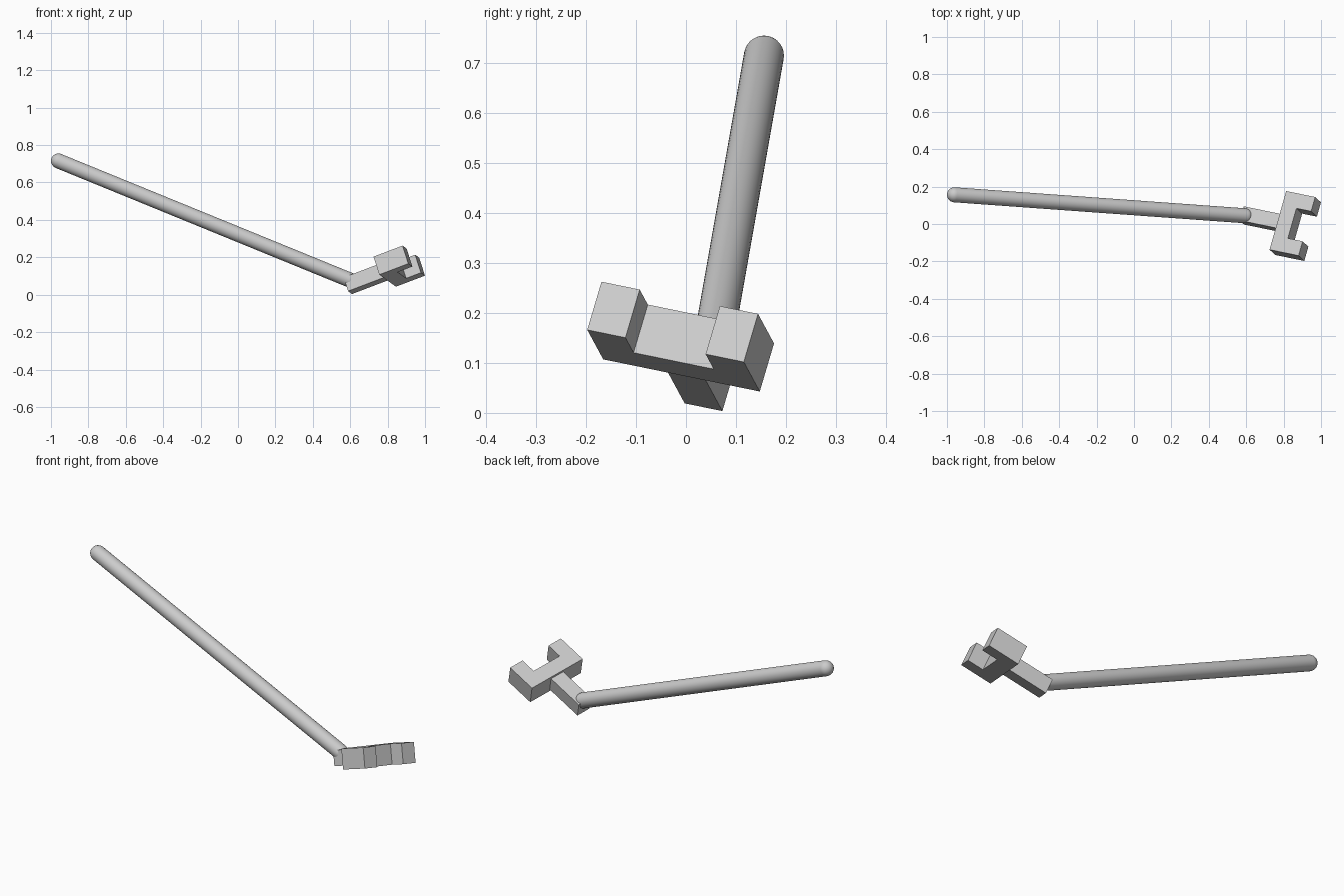
import bpy, bmesh
from math import sin, cos, pi, tau
from mathutils import Matrix, Vector

cube = bpy.data.objects.get("Cube")
if cube:
    bpy.data.objects.remove(cube, do_unlink=True)


def finish(name, bm, matrix):
    bmesh.ops.recalc_face_normals(bm, faces=bm.faces)
    mesh = bpy.data.meshes.new(name)
    bm.to_mesh(mesh)
    bm.free()
    obj = bpy.data.objects.new(name, mesh)
    obj.matrix_world = matrix
    bpy.context.collection.objects.link(obj)
    return obj


def prism(name, outline, bottom, height, matrix):
    """Extrude a flat outline upwards."""
    bm = bmesh.new()
    face = bm.faces.new([bm.verts.new((x, y, bottom)) for x, y in outline])
    top = bmesh.ops.extrude_face_region(bm, geom=[face])["geom"]
    verts = [v for v in top if isinstance(v, bmesh.types.BMVert)]
    bmesh.ops.translate(bm, verts=verts, vec=(0, 0, height))
    return finish(name, bm, matrix)


def capsule(name, start, end, radius, segments=32, rings=8):
    """Lathe a round-ended rod between two centres."""
    axis = end - start
    length = axis.length
    arc = [i * pi / 2 / rings for i in range(rings + 1)]
    profile = [(radius * sin(a), -radius * cos(a)) for a in arc]
    profile += [(r, length - z) for r, z in reversed(profile)]
    bm = bmesh.new()
    verts = [bm.verts.new((r, 0, z)) for r, z in profile]
    edges = [bm.edges.new(pair) for pair in zip(verts, verts[1:])]
    bmesh.ops.spin(bm, geom=verts + edges, cent=(0, 0, 0), axis=(0, 0, 1),
                   angle=tau, steps=segments)
    bmesh.ops.remove_doubles(bm, verts=bm.verts, dist=radius / 1000)
    turn = axis.to_track_quat("Z", "Y").to_matrix().to_4x4()
    return finish(name, bm, Matrix.Translation(start) @ turn)


# Tilted frame of the head: x along the stem, y across the fork
forward = Vector((0.917, -0.189, 0.349)).normalized()
up = forward.cross(Vector((0.27, 0.943, -0.193))).normalized()
across = up.cross(forward)
frame = Matrix((forward, across, up)).transposed().to_4x4()
frame.translation = (0.80, -0.009, 0.075)

# Fork: crossbar with two prongs
depth, bar, half, prong, thick = 0.169, 0.083, 0.166, 0.081, 0.105
side = [(0, half), (depth, half), (depth, half - prong), (bar, half - prong)]
fork_outline = side + [(x, -y) for x, y in reversed(side)]
prism("fork_head", fork_outline, 0, thick, frame)

# Square stem behind the crossbar
stem, w = 0.215, 0.04
stem_outline = [(-stem, -w), (0, -w), (0, w), (-stem, w)]
prism("stem", stem_outline, thick / 2 - w, 2 * w, frame)

# Long round-ended rod
rod = capsule("rod", Vector((-0.96, 0.156, 0.715)),
              Vector((0.594, 0.044, 0.08)), 0.04)
bpy.ops.object.select_all(action="DESELECT")
rod.select_set(True)
bpy.context.view_layer.objects.active = rod
bpy.ops.object.shade_smooth_by_angle()
